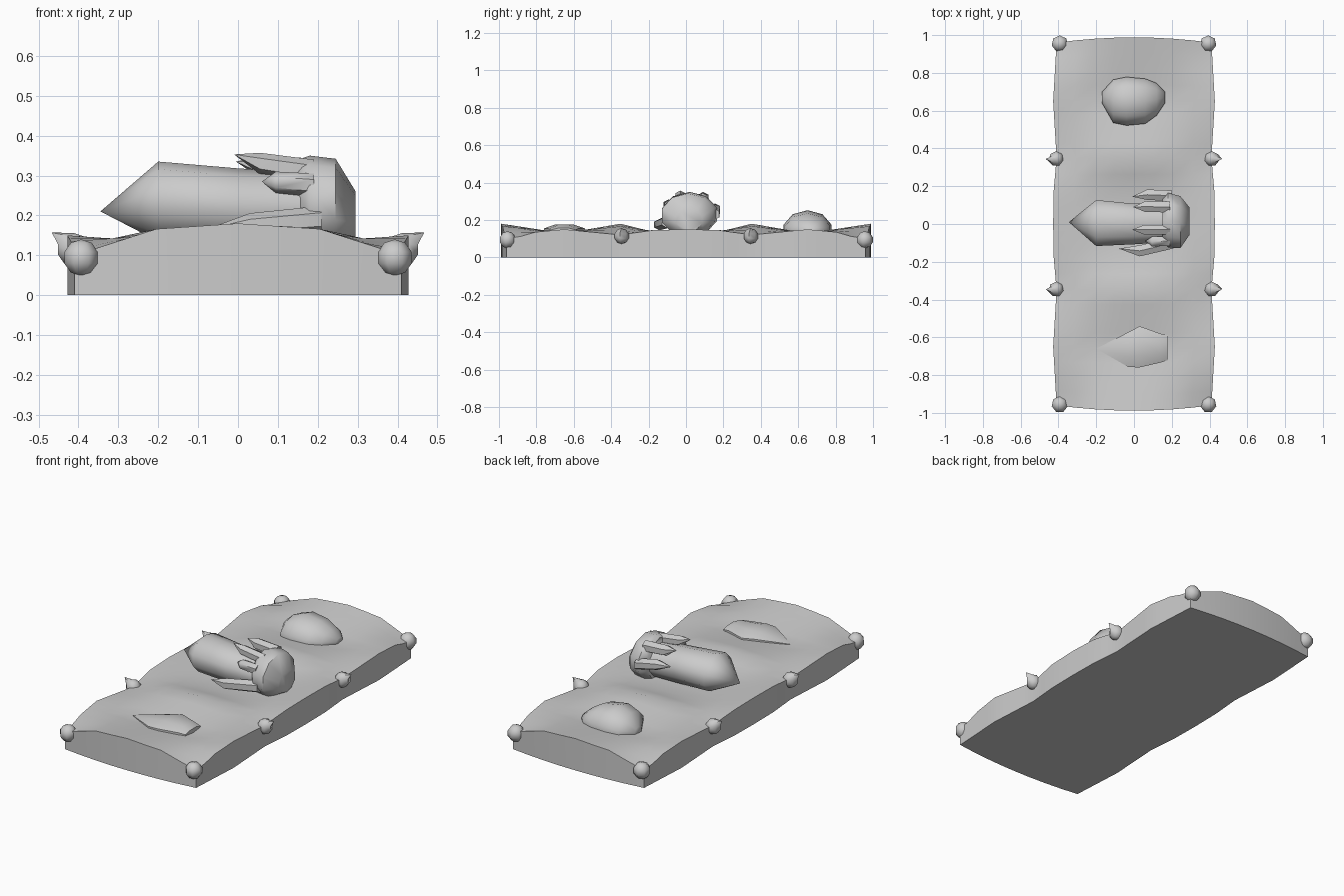
import bpy, bmesh, math
from mathutils import Vector

cube = bpy.data.objects.get("Cube")
if cube:
    bpy.data.objects.remove(cube)

GREY = (0.6, 0.6, 0.6, 1)
stone = bpy.data.materials.new("plain_grey")
stone.use_nodes = True
stone.diffuse_color = GREY
stone.node_tree.nodes["Principled BSDF"].inputs["Base Color"].default_value = GREY


def finish(name, bm, angle=50):
    bmesh.ops.recalc_face_normals(bm, faces=bm.faces)
    mesh = bpy.data.meshes.new(name)
    bm.to_mesh(mesh)
    bm.free()
    mesh.materials.append(stone)
    obj = bpy.data.objects.new(name, mesh)
    bpy.context.collection.objects.link(obj)
    bpy.ops.object.select_all(action="DESELECT")
    obj.select_set(True)
    bpy.context.view_layer.objects.active = obj
    bpy.ops.object.shade_smooth_by_angle(angle=math.radians(angle))
    return obj


def interp(value, knots):
    for (a, fa), (b, fb) in zip(knots, knots[1:]):
        if value <= b:
            return fa + (fb - fa) * (value - a) / (b - a)
    return knots[-1][1]


def loft(name, sections, sides=8):
    """Skin rings (x, y, z, half width, half height) along x; zero size is a tip."""
    bm = bmesh.new()
    rings = []
    for x, y, z, w, h in sections:
        if w == 0:
            rings.append([bm.verts.new((x, y, z))])
            continue
        angles = [math.tau * (i + 0.5) / sides for i in range(sides)]
        rings.append([bm.verts.new((x, y + w * math.cos(a), z + h * math.sin(a))) for a in angles])
    for a, b in zip(rings, rings[1:]):
        for i in range(sides):
            j = (i + 1) % sides
            if len(a) == 1:
                bm.faces.new((a[0], b[i], b[j]))
            elif len(b) == 1:
                bm.faces.new((a[i], b[0], a[j]))
            else:
                bm.faces.new((a[i], b[i], b[j], a[j]))
    for ring in (rings[0], rings[-1]):
        if len(ring) > 1:
            bm.faces.new(ring)
    return finish(name, bm)


# Slab: three shallow hollows between raised cross ridges
bm = bmesh.new()
bmesh.ops.create_grid(bm, x_segments=8, y_segments=24, size=1)
for vert in bm.verts:
    u, v = abs(vert.co.x), abs(vert.co.y)
    dip = interp(v, [(0, 1), (0.167, 0.85), (0.333, 0), (0.667, 1), (1, 0)])
    ridge = interp(u, [(0, 0.18), (0.5, 0.166), (1, 0.12 if v < 0.9 else 0.10)])
    hollow = interp(u, [(0, 0.128), (0.5, 0.134), (1, 0.15)])
    y = interp(v, [(0, 0), (0.333, 0.35), (0.667, 0.65), (1, 0.96)])
    y += 0.028 * (1 - u * u) * v ** 4
    vert.co = (vert.co.x * (0.41 + 0.018 * dip), math.copysign(y, vert.co.y),
               ridge + (hollow - ridge) * dip)
rim = [e for e in bm.edges if e.is_boundary]
skirt = bmesh.ops.extrude_edge_only(bm, edges=rim)["geom"]
for item in skirt:
    if isinstance(item, bmesh.types.BMVert):
        item.co.z = 0
bmesh.ops.contextual_create(bm, geom=[e for e in bm.edges if e.is_boundary])
finish("slab", bm)


# Studs: faceted balls, the side ones drawn out to a raised tip
def stud(name, centre, radius, tip=None):
    bm = bmesh.new()
    bmesh.ops.create_uvsphere(bm, u_segments=7, v_segments=5, radius=radius)
    bmesh.ops.translate(bm, verts=bm.verts, vec=centre)
    if tip:
        nearest = min(bm.verts, key=lambda p: (p.co - Vector(tip)).length)
        nearest.co = tip
    finish(name, bm)


for side, sx in (("left", 1), ("right", -1)):
    for end, sy in (("front", -1), ("back", 1)):
        stud(f"{side}_{end}_corner_stud", (sx * 0.393, sy * 0.955, 0.094), 0.046)
        stud(f"{side}_{end}_side_stud", (sx * 0.412, sy * 0.345, 0.114), 0.042,
             (sx * 0.467, sy * 0.345, 0.157))

# Rounded mound on the back hollow and pointed leaf on the front hollow
loft("back_mound", [(-0.17, 0.67, 0.14, 0.03, 0.03), (-0.11, 0.65, 0.14, 0.12, 0.085),
                    (-0.04, 0.65, 0.14, 0.135, 0.112), (0.06, 0.65, 0.14, 0.125, 0.095),
                    (0.12, 0.66, 0.14, 0.09, 0.06), (0.165, 0.67, 0.14, 0.03, 0.02)], 10)
loft("front_leaf", [(-0.2, -0.66, 0.135, 0, 0), (-0.03, -0.665, 0.14, 0.1, 0.033),
                    (0.03, -0.65, 0.14, 0.118, 0.04), (0.14, -0.657, 0.14, 0.083, 0.034),
                    (0.178, -0.655, 0.14, 0.072, 0.018)])

# Central fist-sized block with a hand gripping its end
loft("held_body", [(-0.345, 0.01, 0.21, 0, 0), (-0.2, 0.005, 0.235, 0.128, 0.1),
                   (0, 0, 0.22, 0.113, 0.098), (0.2, 0.01, 0.215, 0.11, 0.09)], 10)
loft("palm", [(0.15, 0.02, 0.225, 0.115, 0.115), (0.18, 0.02, 0.23, 0.152, 0.12),
              (0.245, 0.01, 0.225, 0.145, 0.117), (0.295, 0.015, 0.2, 0.075, 0.06)], 10)

# Fingers and thumb: root, knuckle and tip
digits = {
    "first_finger": ((0.2, 0.15, 0.23), (0.07, 0.155, 0.26), (-0.01, 0.145, 0.265), 0.032),
    "second_finger": ((0.19, 0.09, 0.31), (0.06, 0.092, 0.32), (-0.005, 0.09, 0.335), 0.033),
    "third_finger": ((0.19, -0.03, 0.31), (0.055, -0.03, 0.33), (-0.01, -0.03, 0.353), 0.03),
    "fourth_finger": ((0.19, -0.09, 0.275), (0.095, -0.093, 0.283), (0.06, -0.09, 0.285), 0.03),
    "thumb": ((0.21, -0.1, 0.19), (0.03, -0.142, 0.175), (-0.08, -0.13, 0.165), 0.034),
}
for name, (root, knuckle, tip, r) in digits.items():
    loft(name, [(*root, r, r), (*knuckle, r, r * 0.9), (*tip, 0, 0)], 6)
